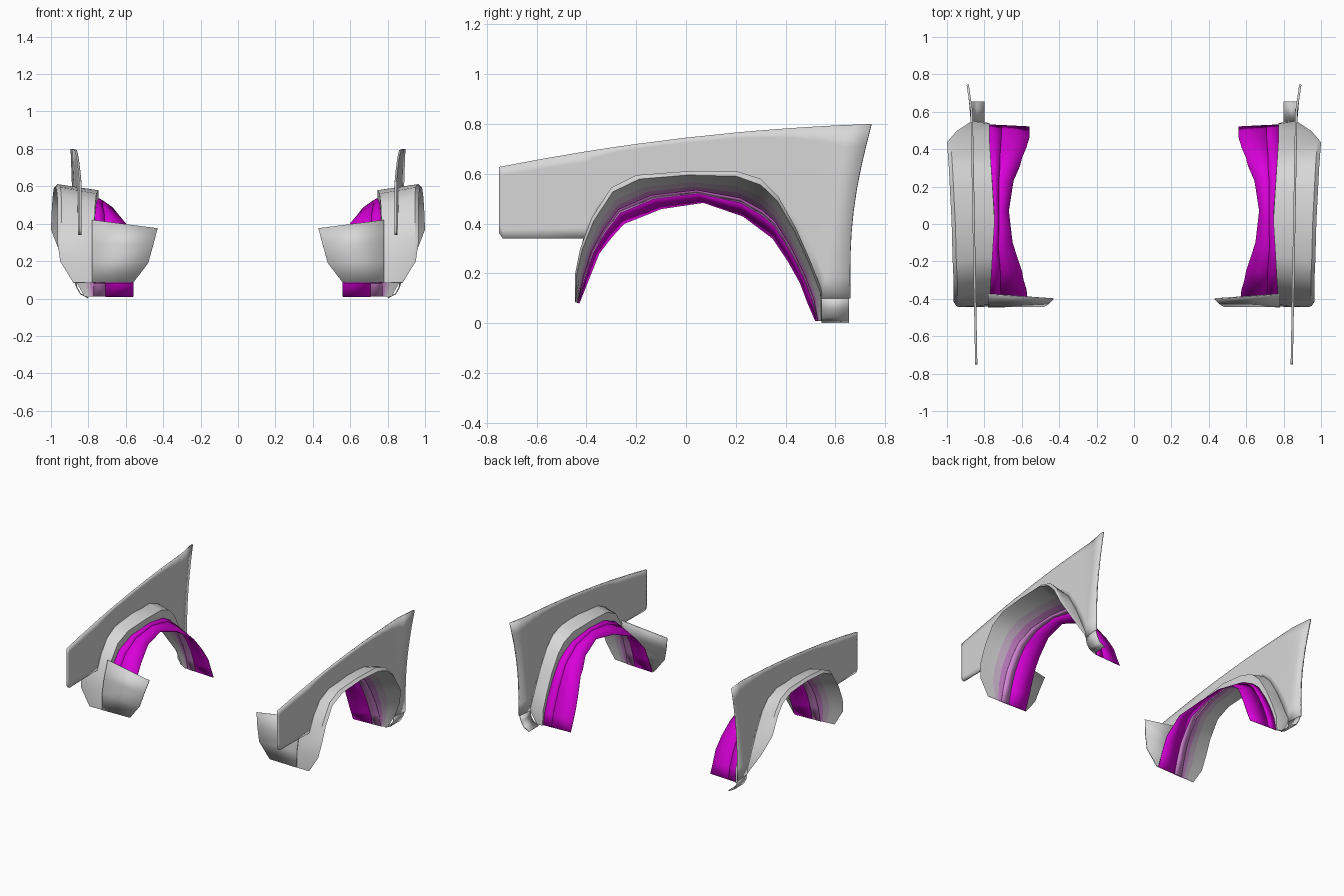
import bpy, math

cube = bpy.data.objects.get("Cube")
if cube:
    bpy.data.objects.remove(cube, do_unlink=True)


def material(name, rgb):
    m = bpy.data.materials.new(name)
    m.use_nodes = True
    m.diffuse_color = (*rgb, 1)
    m.node_tree.nodes["Principled BSDF"].inputs["Base Color"].default_value = (*rgb, 1)
    return m


GREY = material("light grey", (0.68, 0.68, 0.68))
PALE = material("pale mauve", (0.66, 0.5, 0.66))
MAUVE = material("mauve", (0.66, 0.25, 0.66))
MAGENTA = material("magenta", (0.7, 0.0, 0.7))


def mix(a, b, t):
    return tuple(p + (q - p) * t for p, q in zip(a, b))


def loft(name, rails, mats, thickness=0, closed=False, rows=None, back=0):
    """Skin a sheet across rails of equal length, once for each side.
    rows gives the material index of each strip, back the step to the reverse side's."""
    n, count = len(rails[0]), len(rails)
    strips = count if closed else count - 1
    for side, sign in (("left", 1), ("right", -1)):
        verts = [(sign * x, y, z) for rail in rails for x, y, z in rail]
        faces = []
        for r in range(strips):
            a, b = r * n, (r + 1) % count * n
            faces += [(a + i, a + i + 1, b + i + 1, b + i) for i in range(n - 1)]
        if closed:
            faces.append([r * n for r in range(count)])
            faces.append([r * n + n - 1 for r in reversed(range(count))])
        if sign < 0:
            faces = [tuple(reversed(f)) for f in faces]
        mesh = bpy.data.meshes.new(side + "_" + name)
        mesh.from_pydata(verts, [], faces)
        for m in mats:
            mesh.materials.append(m)
        if rows:
            for poly in mesh.polygons[:strips * (n - 1)]:
                poly.material_index = rows[poly.index // (n - 1)]
        obj = bpy.data.objects.new(side + "_" + name, mesh)
        bpy.context.collection.objects.link(obj)
        bpy.ops.object.select_all(action="DESELECT")
        obj.select_set(True)
        bpy.context.view_layer.objects.active = obj
        bpy.ops.object.shade_smooth_by_angle(angle=math.radians(35))
        if thickness:
            mod = obj.modifiers.new("sheet thickness", "SOLIDIFY")
            mod.thickness = thickness
            mod.offset = 0
            mod.material_offset = back


# Arch stations: outer y, z / inner y, z / outer x, inner x
arch = [
    (-.445, .085, -.43, .08, .88, .57),
    (-.445, .20, -.39, .18, .95, .57),
    (-.425, .30, -.35, .28, .965, .575),
    (-.38, .42, -.30, .345, .965, .59),
    (-.30, .545, -.25, .40, .965, .60),
    (-.20, .595, -.10, .46, .97, .65),
    (0, .61, .07, .485, .975, .67),
    (.20, .612, .23, .43, .985, .645),
    (.30, .58, .31, .37, .99, .61),
    (.37, .51, .35, .34, .995, .60),
    (.44, .385, .41, .25, 1.0, .575),
    (.50, .25, .46, .16, .95, .56),
    (.55, .12, .49, .08, .88, .56),
    (.545, .01, .52, .01, .82, .56),
]


def arch_rail(x_rule, t):
    return [(x_rule(s), *mix(s[:2], s[2:4], t)) for s in arch]


def lip_x(s):
    """Inner lip of the flare, closest to the middle at the crown."""
    return .745 + .06 * min(abs(s[0]), .45)


# Wheel arch flare: closed section, its underside fading towards the liner
loft("arch_flare", [
    arch_rail(lip_x, .25),
    arch_rail(lambda s: s[4] - .02, 0),
    arch_rail(lambda s: s[4], .12),
    arch_rail(lambda s: lip_x(s) + (s[4] - lip_x(s)) * .45, .35),
    arch_rail(lambda s: lip_x(s) + (s[4] - lip_x(s)) * .2, .49),
    arch_rail(lip_x, .6),
], [GREY, PALE, MAUVE], closed=True, rows=[0, 0, 0, 1, 2, 0])

# Wheel well liner, narrowest at the crown; its outer strip is paler beneath
liner_edge = arch_rail(lambda s: lip_x(s) + (s[5] - lip_x(s)) * .3, .7)
loft("liner_edge", [arch_rail(lip_x, .6), liner_edge], [MAGENTA, MAUVE], .004, back=1)
loft("wheel_liner", [
    liner_edge,
    arch_rail(lambda s: lip_x(s) + (s[5] - lip_x(s)) * .65, .85),
    arch_rail(lambda s: s[5], 1),
], [MAGENTA], .004)

# Front flap reaching inward from the front leg of the flare
flap_inner = [(.56, -.435, .085), (.48, -.44, .19), (.455, -.425, .28), (.43, -.40, .375)]
flap_outer = [(.78, -.443, .085), (.78, -.440, .20), (.78, -.418, .30), (.78, -.375, .42)]
loft("front_flap", [flap_inner, flap_outer], [GREY], .006)

# Fender panel: columns from the curved top edge down to the arch cut-out
columns = [
    (-.75, -.75, .36), (-.735, -.735, .34), (-.57, -.57, .34), (-.405, -.405, .34),
    (-.36, -.36, .44), (-.29, -.29, .53), (-.20, -.20, .575), (0, 0, .585),
    (.20, .20, .585), (.30, .30, .55), (.42, .37, .48), (.52, .44, .36),
    (.60, .50, .23), (.65, .545, .10), (.745, .66, .10),
]


def panel_x(y):
    return .857 + .018 * y + .13 * max(0, y - .6)


panel = []
for i, (y_top, y_low, z_low) in enumerate(columns):
    z_top = .745 + .115 * y_top - .0555 * y_top ** 2
    bow = .03 if i == len(columns) - 1 else 0
    rail = []
    for k in range(9):
        y, z = mix((y_top, z_top), (y_low, z_low), k / 8)
        y -= bow * math.sin(math.pi * k / 8)
        rail.append((panel_x(y), y, z))
    panel.append(rail)
loft("fender_panel", panel, [GREY], .012)

# Rear foot of the panel, curling inward at the bottom
loft("rear_foot", [
    [(panel_x(y), y, .10), (.862, y, .06), (.842, y, .025), (.80, y, .003)]
    for y in (.545, .655)
], [GREY], .006)
